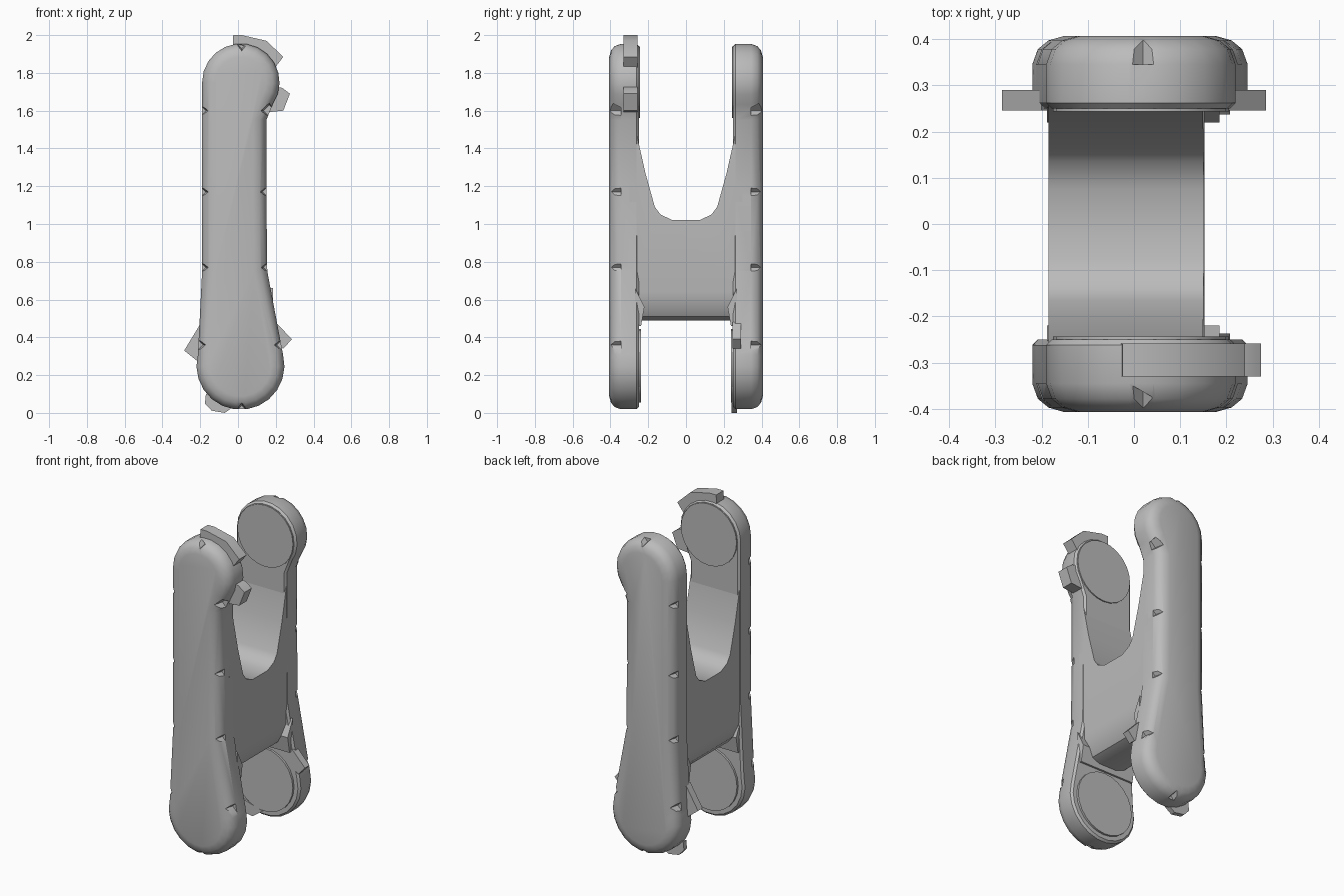
import bpy, bmesh
from math import sin, cos, radians, pi
from mathutils import Matrix, Vector

cube = bpy.data.objects.get("Cube")
if cube:
    bpy.data.objects.remove(cube, do_unlink=True)

grey = bpy.data.materials.new("plain_grey")
grey.use_nodes = True
colour = (0.5, 0.5, 0.5, 1)
grey.diffuse_color = colour
grey.node_tree.nodes["Principled BSDF"].inputs["Base Color"].default_value = colour


def add_object(name, bm):
    bmesh.ops.recalc_face_normals(bm, faces=bm.faces)
    mesh = bpy.data.meshes.new(name)
    bm.to_mesh(mesh)
    bm.free()
    mesh.materials.append(grey)
    ob = bpy.data.objects.new(name, mesh)
    bpy.context.collection.objects.link(ob)
    return ob


def loft(bm, rings):
    """Closed solid through rings of equal length."""
    loops = [[bm.verts.new(p) for p in ring] for ring in rings]
    n = len(loops[0])
    for a, b in zip(loops, loops[1:]):
        for i in range(n):
            j = (i + 1) % n
            bm.faces.new((a[i], a[j], b[j], b[i]))
    bm.faces.new(loops[0])
    bm.faces.new(loops[-1])


def arc(cx, cz, r, start, end, steps):
    angles = [radians(start + (end - start) * i / steps) for i in range(steps + 1)]
    return [(cx + r * cos(a), cz + r * sin(a)) for a in angles]


def finish(ob, cutters=(), angle=35):
    for c in cutters:
        m = ob.modifiers.new("cut", "BOOLEAN")
        m.operation = "DIFFERENCE"
        m.solver = "EXACT"
        m.object = c
    bpy.context.view_layer.update()
    bpy.ops.object.select_all(action="DESELECT")
    ob.select_set(True)
    bpy.context.view_layer.objects.active = ob
    for m in list(ob.modifiers):
        bpy.ops.object.modifier_apply(modifier=m.name)
    bpy.ops.object.shade_smooth_by_angle(angle=radians(angle))
    for c in cutters:
        bpy.data.objects.remove(c, do_unlink=True)


def outline(d):
    """Bone-shaped side outline, shrunk by d."""
    pts = arc(0.015, 1.75, 0.205 - d, -35, 180, 13)
    pts += [(-0.19 + d, 1.2), (-0.19 + d, 0.75)]
    pts += arc(0.013, 0.25, 0.233 - d, 165, 375, 13)
    pts += [(0.155 - d, 0.75), (0.15 - d, 1.15), (0.15 - d, 1.55)]
    return pts


# Nick places along the rim of each plate
nicks = [(-0.2, 1.6), (-0.2, 1.17), (-0.2, 0.77), (-0.215, 0.36),
         (0.165, 1.6), (0.16, 1.17), (0.165, 0.77), (0.235, 0.36),
         (0.02, 1.96), (0.02, 0.01)]

for side, label in ((-1, "front"), (1, "back")):
    # Side plate with a rounded outer rim
    bm = bmesh.new()
    layers = [(0.25, 0.012), (0.262, 0), (0.345, 0), (0.378, 0.012),
              (0.397, 0.035), (0.407, 0.07)]
    loft(bm, [[(x, side * y, z) for x, z in outline(d)] for y, d in layers])
    plate = add_object(label + "_side_plate", bm)

    # Chipped nicks cut into the rim
    bm = bmesh.new()
    for x, z in nicks:
        place = Matrix.Translation((x, side * 0.395, z)) @ Matrix.Rotation(-side * pi / 2, 4, "X")
        bmesh.ops.create_cone(bm, cap_ends=True, segments=4, radius1=0.03,
                              radius2=0.055, depth=0.1, matrix=place)
    cutter = add_object(label + "_nick_cutter", bm)
    cutter.hide_render = True
    finish(plate, [cutter])

    # Round pads facing the gaps, top and bottom
    for name, x, z, r, y in (("upper_pad", 0.015, 1.75, 0.19, 0.243),
                             ("lower_pad", 0.013, 0.25, 0.195, 0.237)):
        bm = bmesh.new()
        ring = arc(x, z, r, 0, 345, 23)
        loft(bm, [[(px, side * py, pz) for px, pz in ring] for py in (y, 0.3)])
        finish(add_object(label + "_" + name, bm))

# Central web, with rounded lower edges, notched from above
bm = bmesh.new()
web = [(-0.185, 1.56), (-0.185, 0.64), (-0.165, 0.56), (-0.12, 0.51), (-0.06, 0.49),
       (0.06, 0.49), (0.11, 0.51), (0.14, 0.56), (0.153, 0.64), (0.148, 1.56)]
loft(bm, [[(x, y, z) for x, z in web] for y in (-0.3, 0.3)])
web_ob = add_object("central_web", bm)
bm = bmesh.new()
half = [(0.265, 1.7), (0.262, 1.48), (0.215, 1.27), (0.165, 1.09),
        (0.135, 1.05), (0.075, 1.022)]
notch = half + [(-y, z) for y, z in reversed(half)]
loft(bm, [[(x, y, z) for y, z in notch] for x in (-0.4, 0.4)])
notch_cutter = add_object("notch_cutter", bm)
notch_cutter.hide_render = True
finish(web_ob, [notch_cutter])

# Gussets filling the corners above the lower gap
for side, label in ((-1, "front"), (1, "back")):
    bm = bmesh.new()
    loft(bm, [[(x, side * 0.27, 0.46), (x, side * 0.238, 0.46), (x, side * 0.22, 0.56),
               (x, side * 0.27, 0.66)] for x in (-0.188, 0.185)])
    finish(add_object(label + "_gusset", bm))

# Jagged rim lugs
lugs = {
    "front_top_lug": ((-0.33, -0.258), [(-0.03, 1.9), (-0.025, 2.0), (0.02, 2.0), (0.15, 1.97),
                                        (0.24, 1.885), (0.19, 1.82), (0.1, 1.86)]),
    "front_side_lug": ((-0.33, -0.258), [(0.19, 1.73), (0.235, 1.72), (0.275, 1.69),
                                         (0.24, 1.6), (0.14, 1.59)]),
    "back_right_lug": ((0.245, 0.29), [(-0.2, 0.47), (-0.285, 0.33), (-0.21, 0.27), (-0.15, 0.4)]),
    "back_left_lug": ((0.245, 0.29), [(0.2, 0.48), (0.285, 0.39), (0.24, 0.34), (0.15, 0.4)]),
    "back_bottom_lug": ((0.24, 0.27), [(-0.17, 0.1), (-0.175, 0.05), (-0.14, 0.012),
                                       (-0.07, 0.0), (0, 0.05)]),
}
for name, (span, shape) in lugs.items():
    bm = bmesh.new()
    loft(bm, [[(x, y, z) for x, z in shape] for y in span])
    finish(add_object(name, bm))
